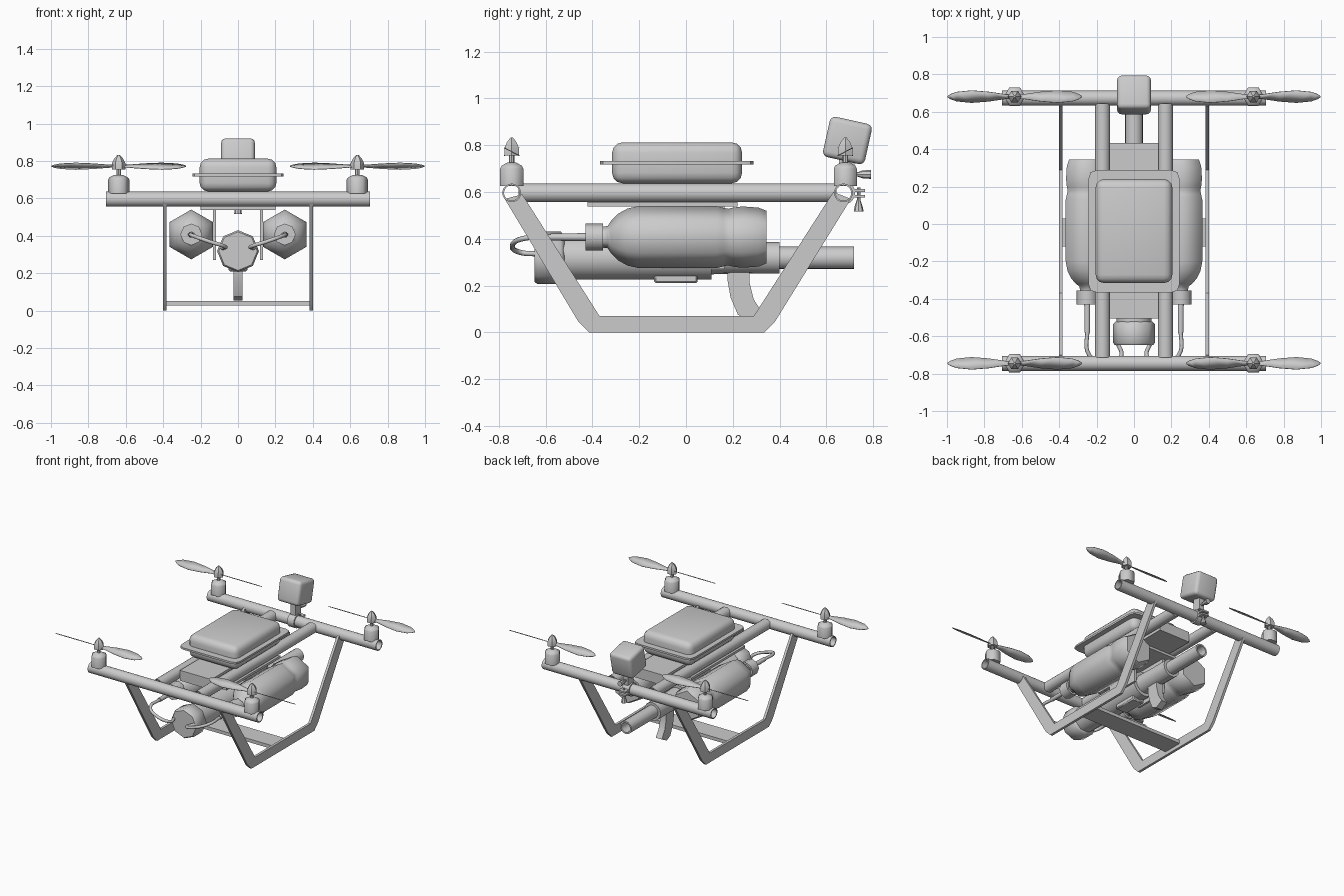
import bpy, bmesh, math
from mathutils import Matrix, Vector

if "Cube" in bpy.data.objects:
    bpy.data.objects.remove(bpy.data.objects["Cube"])


def finish(name, bm, angle=40, bevel=0, segs=2):
    bmesh.ops.recalc_face_normals(bm, faces=bm.faces[:])
    if bevel:
        bmesh.ops.bevel(bm, geom=bm.edges[:], offset=bevel, segments=segs,
                        profile=0.5, affect='EDGES')
    me = bpy.data.meshes.new(name)
    bm.to_mesh(me)
    bm.free()
    for p in me.polygons:
        p.use_smooth = True
    me.set_sharp_from_angle(angle=math.radians(angle))
    ob = bpy.data.objects.new(name, me)
    bpy.context.collection.objects.link(ob)
    return ob


def lathe(name, axis, centre, prof, n=16, angle=40, closed=False):
    """Spin (height, radius) points round an axis; closed makes a hollow ring."""
    bm = bmesh.new()
    c = Vector(centre)
    rings = []
    for h, r in prof:
        ring = []
        for i in range(n):
            a = math.tau * i / n
            u, v = r * math.cos(a), r * math.sin(a)
            p = {'X': (h, v, u), 'Y': (v, h, u), 'Z': (u, v, h)}[axis]
            ring.append(bm.verts.new(c + Vector(p)))
        rings.append(ring)
    pairs = list(zip(rings, rings[1:]))
    if closed:
        pairs.append((rings[-1], rings[0]))
    else:
        bm.faces.new(rings[0])
        bm.faces.new(rings[-1])
    for a, b in pairs:
        for i in range(n):
            j = (i + 1) % n
            bm.faces.new((a[i], a[j], b[j], b[i]))
    return finish(name, bm, angle)


def tube(name, axis, centre, h0, h1, r, ri, n=16):
    return lathe(name, axis, centre, [(h0, r), (h1, r), (h1, ri), (h0, ri)], n, closed=True)


def box(name, lo, hi, bevel=0, segs=2, rot=0):
    lo, hi = Vector(lo), Vector(hi)
    bm = bmesh.new()
    bmesh.ops.create_cube(bm, size=1)
    bmesh.ops.scale(bm, vec=hi - lo, verts=bm.verts)
    ob = finish(name, bm, 40, bevel, segs)
    ob.location = (lo + hi) / 2
    ob.rotation_euler.x = rot
    return ob


def plate(name, pts, x0, x1, axis='X'):
    """Extrude a y-z outline along x, or an x-y outline along z."""
    bm = bmesh.new()
    f = lambda p, h: (h, *p) if axis == 'X' else (*p, h)
    a = [bm.verts.new(f(p, x0)) for p in pts]
    b = [bm.verts.new(f(p, x1)) for p in pts]
    bm.faces.new(a)
    bm.faces.new(b)
    for i in range(len(pts)):
        j = (i + 1) % len(pts)
        bm.faces.new((a[i], a[j], b[j], b[i]))
    return finish(name, bm, 35)


def hose(name, pts, r):
    cu = bpy.data.curves.new(name, 'CURVE')
    cu.dimensions = '3D'
    cu.bevel_depth, cu.bevel_resolution, cu.resolution_u = r, 2, 6
    cu.use_fill_caps = True
    sp = cu.splines.new('BEZIER')
    sp.bezier_points.add(len(pts) - 1)
    for bp, p in zip(sp.bezier_points, pts):
        bp.co = p
        bp.handle_left_type = bp.handle_right_type = 'AUTO'
    ob = bpy.data.objects.new(name, cu)
    bpy.context.collection.objects.link(ob)


# frame tubes
FRONT, BACK, ZT = -0.745, 0.673, 0.596
for nm, y in (("front", FRONT), ("back", BACK)):
    tube(nm + "_cross_tube", 'X', (0, y, ZT), -0.705, 0.705, 0.04, 0.033, 20)
for s in (-1, 1):
    tube("long_tube", 'Y', (s * 0.168, 0, ZT), FRONT + 0.03, BACK - 0.03, 0.04, 0.033, 20)

# motors and propellers
BLADE = [(0.0, 0.012), (0.05, 0.014), (0.14, 0.029), (0.23, 0.037), (0.31, 0.028), (0.345, 0.014), (0.36, 0.002)]
TILT = math.radians(28)
for sx in (-1, 1):
    for sy, y in ((-1, FRONT), (1, BACK + 0.008)):
        c = (sx * 0.638, y, 0)
        lathe("motor", 'Z', c, [(0.625, 0.057), (0.7, 0.057), (0.712, 0.05), (0.726, 0.022)], 6, 65)
        lathe("motor_shaft", 'Z', c, [(0.72, 0.012), (0.78, 0.012)], 8)
        lathe("propeller_hub", 'Z', c, [(0.755, 0.036), (0.787, 0.036), (0.812, 0.024), (0.833, 0.006)], 6, 35)
        bm = bmesh.new()
        for s in (-1, 1):
            k = sy * s * sx
            rows = [[bm.verts.new((c[0] + s * r, y + t * w * math.cos(TILT),
                                   0.772 + t * k * w * math.sin(TILT))) for t in (-1, 1)]
                    for r, w in BLADE]
            for a, b in zip(rows, rows[1:]):
                bm.faces.new((a[0], a[1], b[1], b[0]))
        ob = finish("propeller", bm)
        m = ob.modifiers.new("thickness", 'SOLIDIFY')
        m.thickness, m.offset = 0.004, 0

# battery pod with flange, tray and underplate
box("battery_pod", (-0.205, -0.316, 0.637), (0.205, 0.24, 0.812), 0.045, 3)
fx, f0, f1, k = 0.243, -0.367, 0.288, 0.045
plate("pod_flange", [(-fx + k, f0), (fx - k, f0), (fx - k / 4, f0 + k / 4), (fx, f0 + k), (fx, f1 - k),
                     (fx - k / 4, f1 - k / 4), (fx - k, f1), (-fx + k, f1), (-fx + k / 4, f1 - k / 4),
                     (-fx, f1 - k), (-fx, f0 + k), (-fx + k / 4, f0 + k / 4)], 0.718, 0.732, 'Z')
box("equipment_tray", (-0.13, -0.505, 0.556), (0.13, 0.433, 0.634))
box("underplate", (-0.2, -0.42, 0.538), (0.2, 0.22, 0.556))

# landing legs and cross bar
LEG = [(-0.775, 0.57), (-0.46, 0.045), (-0.415, 0), (0.335, 0), (0.38, 0.045), (0.705, 0.57),
       (0.63, 0.6), (0.29, 0.07), (-0.37, 0.07), (-0.7, 0.59)]
for s in (-1, 1):
    plate("landing_leg", LEG, s * 0.383, s * 0.402)
box("leg_cross_bar", (-0.395, -0.12, 0.027), (0.395, 0.03, 0.052))

# side tanks, caps, connectors and hoses
for s in (-1, 1):
    c = (s * 0.25, 0, 0.407)
    lathe("tank", 'Y', c, [(-0.36, 0.045), (-0.335, 0.047), (-0.32, 0.07), (-0.29, 0.1), (-0.25, 0.122),
                           (-0.2, 0.133), (0.13, 0.133), (0.16, 0.125), (0.18, 0.121), (0.2, 0.126),
                           (0.24, 0.131), (0.31, 0.126), (0.345, 0.112)], 6, 65)
    lathe("tank_cap", 'Y', c, [(-0.43, 0.058), (-0.355, 0.058)], 8, 50)
    lathe("hose_connector", 'Y', c, [(-0.58, 0.015), (-0.425, 0.017)], 10)
    hose("feed_hose", [(s * 0.25, -0.56, 0.407), (s * 0.24, -0.7, 0.4), (s * 0.155, -0.742, 0.37),
                       (s * 0.07, -0.71, 0.342), (s * 0.09, -0.63, 0.335)], 0.011)
    # hanger plates beside the sprayer
    box("hanger_plate", (s * 0.125 - 0.008, -0.1, 0.27), (s * 0.125 + 0.008, 0.165, 0.54))

# central sprayer body, nozzle and grip
c = (0, 0, 0.318)
lathe("sprayer_cap", 'Y', c, [(-0.647, 0.103), (-0.635, 0.112), (-0.535, 0.112), (-0.52, 0.095)], 8, 50)
lathe("sprayer_body", 'Y', c, [(-0.53, 0.093), (0.11, 0.093), (0.11, 0.07), (0.3, 0.066)], 16)
lathe("nozzle_collar", 'Y', c, [(0.285, 0.067), (0.4, 0.067)], 16)
tube("nozzle_pipe", 'Y', c, 0.38, 0.718, 0.048, 0.036)
box("sprayer_saddle", (-0.05, -0.137, 0.21), (0.05, 0.05, 0.29), 0.008, 1)
plate("rear_grip", [(0.178, 0.3), (0.178, 0.22), (0.19, 0.15), (0.222, 0.075), (0.265, 0.055), (0.325, 0.085),
                    (0.29, 0.14), (0.272, 0.21), (0.27, 0.3)], -0.025, 0.025)

# camera and its tube clamp
box("camera", (-0.09, 0.598, 0.732), (0.09, 0.782, 0.908), 0.024, 3, math.radians(-12.5))
tube("clamp_ring", 'X', (0, BACK, ZT), -0.028, 0.028, 0.05, 0.039, 20)
for z in (0.606, 0.582):
    box("clamp_tab", (-0.028, 0.71, z - 0.006), (0.028, 0.765, z + 0.006))
lathe("clamp_screw", 'Z', (0, 0.738, 0), [(0.517, 0.021), (0.535, 0.018), (0.565, 0.008), (0.62, 0.008)], 8)
box("camera_arm", (-0.02, 0.655, 0.64), (0.02, 0.72, 0.75))
lathe("arm_screw", 'Y', (0, 0, 0.675), [(0.7, 0.008), (0.735, 0.01), (0.755, 0.017), (0.79, 0.019)], 8)
